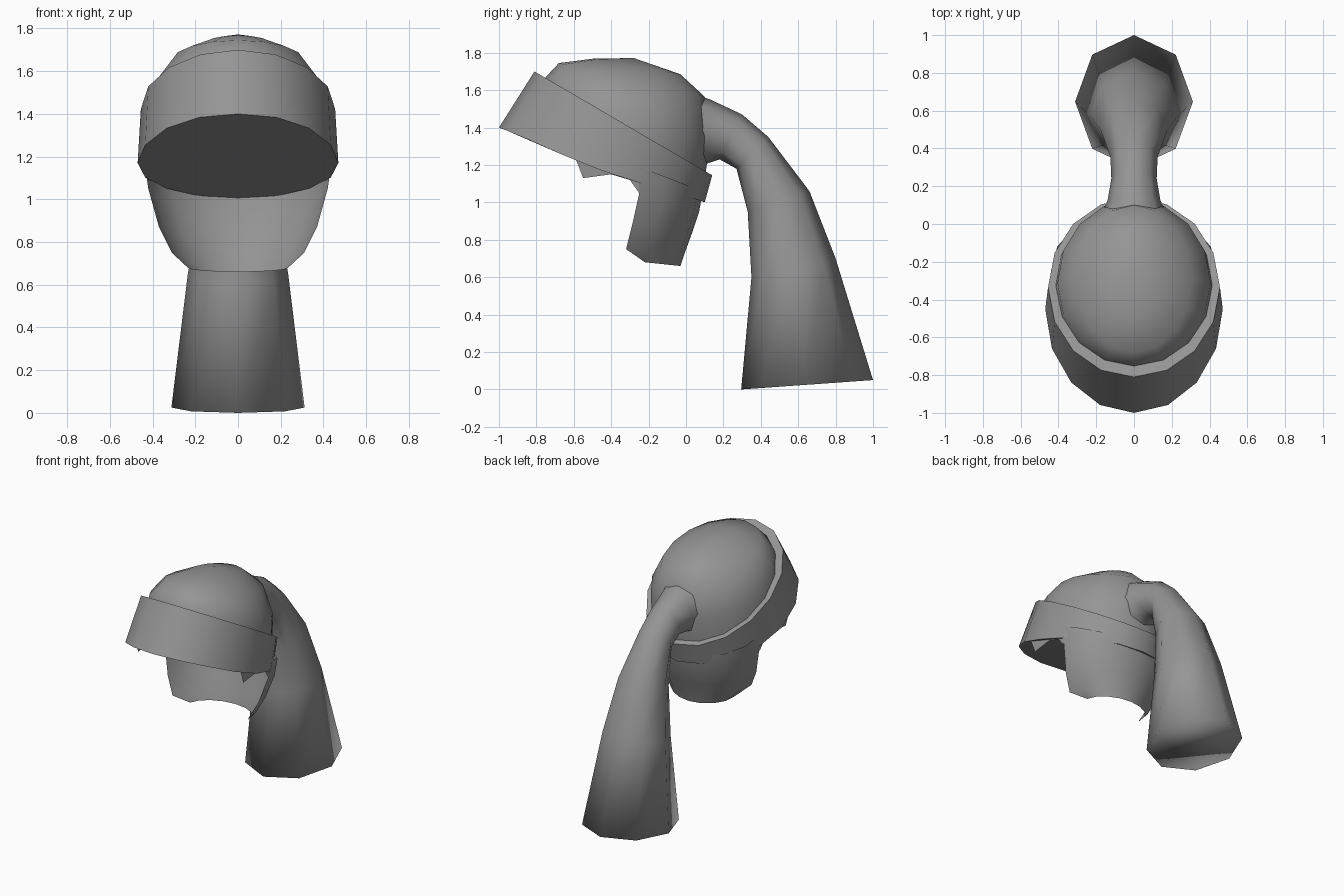
import bpy, bmesh
from math import sin, cos, pi, radians
from mathutils import Vector

if "Cube" in bpy.data.objects:
    bpy.data.objects.remove(bpy.data.objects["Cube"])

hair_grey = bpy.data.materials.new("hair_grey")
hair_grey.use_nodes = True
hair_grey.diffuse_color = (0.3, 0.3, 0.3, 1)
hair_grey.node_tree.nodes["Principled BSDF"].inputs["Base Color"].default_value = (0.3, 0.3, 0.3, 1)


def finish(name, bm, angle):
    bmesh.ops.recalc_face_normals(bm, faces=bm.faces)
    mesh = bpy.data.meshes.new(name)
    bm.to_mesh(mesh)
    bm.free()
    mesh.materials.append(hair_grey)
    obj = bpy.data.objects.new(name, mesh)
    bpy.context.collection.objects.link(obj)
    bpy.ops.object.select_all(action='DESELECT')
    obj.select_set(True)
    bpy.context.view_layer.objects.active = obj
    bpy.ops.object.shade_smooth_by_angle(angle=radians(angle))


def arc(bm, centre, tip, width, angles, sag=0):
    """Elliptical arc; centre and tip are (y, z) in the mirror plane, sag lowers its sides."""
    c, t = Vector((0, *centre)), Vector((0, *tip))
    return [bm.verts.new(c + (t - c) * cos(a) + Vector((width * sin(a), 0, -sag * sin(a) ** 4)))
            for a in angles]


def loft(bm, rows, closed):
    for a, b in zip(rows, rows[1:]):
        n = len(a)
        for i in range(n if closed else n - 1):
            j = (i + 1) % n
            bm.faces.new((a[i], a[j], b[j], b[i]))


def ring_loft(name, sections, sides, angle, apex=None):
    """Closed rings, each given by its two ends in the mirror plane, half width and sag.
    The last ring is closed by a fan to the apex, or by a flat cap."""
    bm = bmesh.new()
    angles = [2 * pi * i / sides for i in range(sides)]
    rings = [arc(bm, ((p[0] + q[0]) / 2, (p[1] + q[1]) / 2), p, w, angles, *sag)
             for p, q, w, *sag in sections]
    loft(bm, rings, True)
    if apex:
        top = bm.verts.new((0, *apex))
        for i in range(sides):
            bm.faces.new((rings[-1][i], rings[-1][(i + 1) % sides], top))
    else:
        bm.faces.new(rings[-1])
    finish(name, bm, angle)


# Crown of hair above the band
ring_loft("hair_crown", [
    ((-0.77, 1.60), (0.10, 1.12), 0.42),
    ((-0.75, 1.67), (0.13, 1.34), 0.405),
    ((-0.68, 1.745), (0.10, 1.565), 0.305),
    ((-0.50, 1.768), (-0.03, 1.685), 0.155),
], 16, 60, apex=(-0.28, 1.772))

# Wide tilted band: top lip, outer wall, closed underside
ring_loft("head_band", [
    ((-0.74, 1.655), (0.08, 1.175), 0.39),
    ((-0.81, 1.70), (0.14, 1.145), 0.455),
    ((-1.0, 1.40), (0.10, 1.0), 0.47, 0.03),
], 16, 35)

# Ponytail flaring out of the crown and widening to its end
ring_loft("ponytail", [
    ((-0.06, 1.61), (0.0, 1.18), 0.21),
    ((0.13, 1.55), (0.12, 1.21), 0.14),
    ((0.30, 1.47), (0.18, 1.23), 0.12),
    ((0.44, 1.35), (0.27, 1.18), 0.125),
    ((0.66, 1.06), (0.33, 0.95), 0.175),
    ((0.80, 0.70), (0.35, 0.60), 0.235),
    ((1.0, 0.05), (0.295, 0.0), 0.312),
], 8, 180)

# Hair wrapping the nape below the band, open at the front
bm = bmesh.new()
half = [pi * (i / 8 - 0.5) for i in range(9)]
loft(bm, [arc(bm, centre, back, width, half) for centre, back, width in [
    ((-0.25, 1.19), (0.09, 1.06), 0.44),
    ((-0.25, 1.05), (0.07, 0.95), 0.42),
    ((-0.29, 0.87), (0.03, 0.83), 0.37),
    ((-0.32, 0.75), (-0.01, 0.72), 0.31),
    ((-0.22, 0.68), (-0.03, 0.66), 0.235),
]], False)
finish("nape_hair", bm, 60)

# Short locks in front of the ears
outline = [(-0.60, 1.26), (-0.55, 1.13), (-0.40, 1.15), (-0.30, 1.12), (-0.25, 1.05), (-0.25, 1.17)]
for side, label in ((1, "left"), (-1, "right")):
    bm = bmesh.new()
    bm.faces.new([bm.verts.new((side * (0.36 + 0.06 * z), y, z)) for y, z in outline][::side])
    finish(label + "_side_lock", bm, 30)
